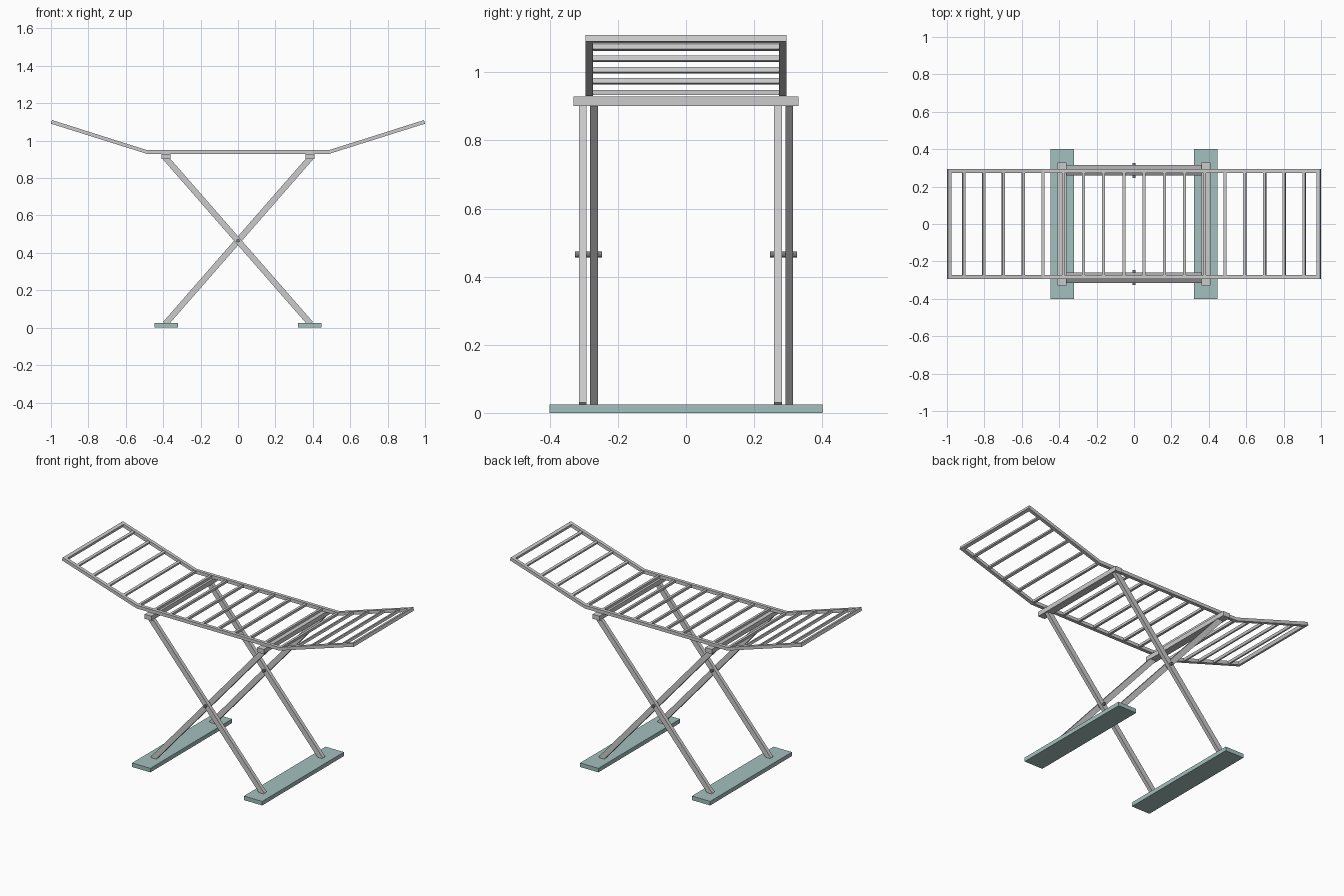
import bpy, bmesh
from math import atan2, hypot
from mathutils import Matrix, Vector

if "Cube" in bpy.data.objects:
    bpy.data.objects.remove(bpy.data.objects["Cube"])


def material(name, rgb):
    m = bpy.data.materials.new(name)
    m.diffuse_color = (*rgb, 1)
    m.use_nodes = True
    m.node_tree.nodes["Principled BSDF"].inputs["Base Color"].default_value = m.diffuse_color
    return m


TEAL = material("teal_plastic", (0.36, 0.53, 0.51))
DARK = material("dark_metal", (0.2, 0.21, 0.23))


def finish(name, bm, mat=None):
    bmesh.ops.recalc_face_normals(bm, faces=bm.faces)
    me = bpy.data.meshes.new(name)
    bm.to_mesh(me)
    bm.free()
    ob = bpy.data.objects.new(name, me)
    bpy.context.collection.objects.link(ob)
    if mat:
        me.materials.append(mat)
    return ob


def box(name, centre, size, tilt=0, mat=None):
    bm = bmesh.new()
    bmesh.ops.create_cube(bm, size=1, matrix=Matrix.Translation(centre)
                          @ Matrix.Rotation(-tilt, 4, 'Y')
                          @ Matrix.Diagonal((*size, 1)))
    return finish(name, bm, mat)


def extrude_y(name, profile, y, width):
    bm = bmesh.new()
    f = bm.faces.new([bm.verts.new((x, y - width / 2, z)) for x, z in profile])
    new = bmesh.ops.extrude_face_region(bm, geom=[f])["geom"]
    bmesh.ops.translate(bm, vec=(0, width, 0),
                        verts=[v for v in new if isinstance(v, bmesh.types.BMVert)])
    return finish(name, bm)


BEND, FLAT_Z, TIP_X, TIP_Z = 0.487, 0.94, 0.997, 1.10
SLOPE = atan2(TIP_Z - FLAT_Z, TIP_X - BEND)

# bent side rails of the drying rack
top = [(-TIP_X - .003, 1.11), (-BEND - .0015, .95), (BEND + .0015, .95), (TIP_X - .003, 1.11)]
top[0] = (-TIP_X + .003, 1.11)
bottom = [(1.0, 1.091), (BEND + .0015, .93), (-BEND - .0015, .93), (-1.0, 1.091)]
for s in (-1, 1):
    extrude_y("side_rail", top + bottom, s * 0.284, 0.021)

# cross slats on the flat deck
for i in range(10):
    box("deck_slat", (-BEND + i * 2 * BEND / 9, 0, FLAT_Z), (0.015, 0.55, 0.015))

# wing slats and end bars
for s in (-1, 1):
    for i in range(1, 5):
        t = i * 0.207
        p = (s * (BEND + t * (TIP_X - BEND)), 0, FLAT_Z + t * (TIP_Z - FLAT_Z))
        box("wing_slat", p, (0.015, 0.55, 0.015), s * SLOPE)
    box("end_bar", (s * 0.988, 0, 1.0975), (0.02, 0.589, 0.02), s * SLOPE)

    # support bars under the deck, and feet
    box("support_bar", (s * 0.385, 0, 0.915), (0.046, 0.66, 0.028))
    box("foot", (s * 0.383, 0, 0.0125), (0.125, 0.80, 0.025), mat=TEAL)

# crossed legs, with a pivot pin on each side
dx, z0, z1 = 0.389, 0.02, 0.91
tilt = atan2(z1 - z0, 2 * dx)
for side in (-1, 1):
    for d in (-1, 1):
        box("cross_leg", (0, side * 0.2865 + d * 0.0165, (z0 + z1) / 2),
            (hypot(2 * dx, z1 - z0), 0.023, 0.032), d * tilt)
    bm = bmesh.new()
    bmesh.ops.create_cone(bm, cap_ends=True, segments=12, radius1=0.009, radius2=0.009,
                          depth=0.08, matrix=Matrix.Translation((0, side * 0.2865, 0.465))
                          @ Matrix.Rotation(1.5708, 4, 'X'))
    finish("pivot_pin", bm, DARK)
